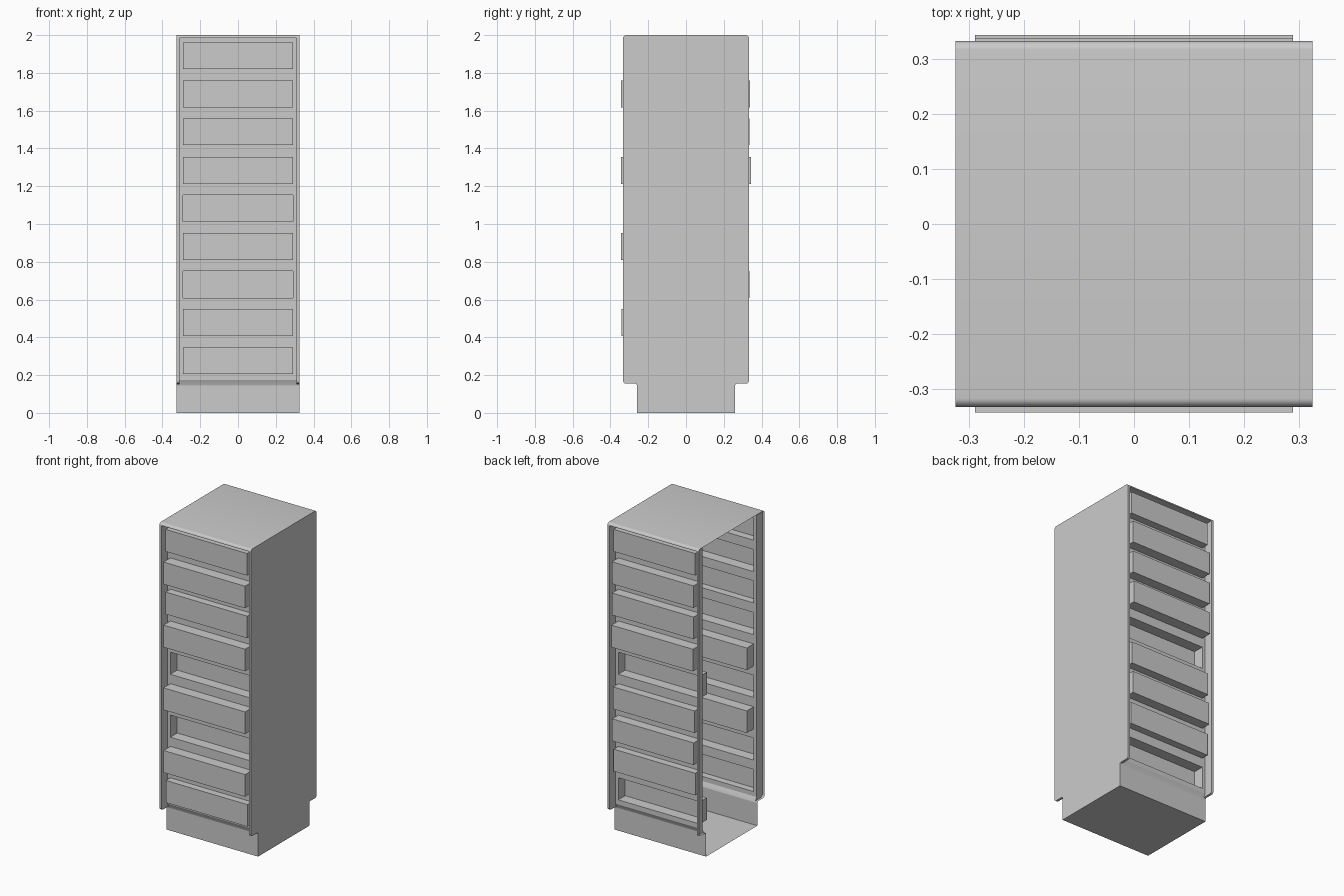
import bpy, bmesh, math
from mathutils import Vector

if "Cube" in bpy.data.objects:
    bpy.data.objects.remove(bpy.data.objects["Cube"])

W, D = 0.325, 0.333          # half width, half depth of the cabinet
RAIL = 0.31                  # inner edge of the side rails
PANEL, BASE = 0.273, 0.26    # half depth of the recessed panels and the plinth
TOP_IN, LOW = 1.985, 0.175   # recess top and bottom
R = 0.016


def arc(cy, cz, r, a0, a1, n=6):
    return [(cy + r * math.cos(math.radians(a0 + (a1 - a0) * i / n)),
             cz + r * math.sin(math.radians(a0 + (a1 - a0) * i / n))) for i in range(n + 1)]


def quad(bm, *pts):
    return bm.faces.new([bm.verts.new(p) for p in pts])


def sweep(bm, pts, x0, x1):
    for (ya, za), (yb, zb) in zip(pts, pts[1:]):
        quad(bm, (x0, ya, za), (x1, ya, za), (x1, yb, zb), (x0, yb, zb))


def finish(bm, name, outward):
    """Weld, orient normals so the largest face looks outward, smooth the rounds."""
    bmesh.ops.remove_doubles(bm, verts=bm.verts, dist=0.0002)
    bmesh.ops.recalc_face_normals(bm, faces=bm.faces)
    big = max((f for f in bm.faces if abs(f.normal.dot(outward)) > 0.9), key=lambda f: f.calc_area())
    if big.normal.dot(outward) < 0:
        bmesh.ops.reverse_faces(bm, faces=bm.faces)
    me = bpy.data.meshes.new(name)
    bm.to_mesh(me)
    bm.free()
    ob = bpy.data.objects.new(name, me)
    bpy.context.collection.objects.link(ob)
    bpy.ops.object.select_all(action='DESELECT')
    ob.select_set(True)
    bpy.context.view_layer.objects.active = ob
    bpy.ops.object.shade_smooth_by_angle(angle=math.radians(30))


# half profiles in (y, z)
plinth = [(BASE, 0), (BASE, 0.145)]
rail = plinth[-1:] + arc(BASE + 0.01, 0.145, 0.01, 180, 90, 3)[1:] + arc(D - R, 0.155 + R, R, -90, 0)
rail += [(D, TOP_IN)]
crown = arc(D - R, 2 - R, R, 0, 90)
flip = lambda pts: [(-y, z) for y, z in pts]

# outer shell: plinth, side rails, rounded top, right wall; left side stays open
bm = bmesh.new()
for m in (lambda p: p, flip):
    sweep(bm, m(plinth), -W, W)
    sweep(bm, m(crown), -W, W)
    for s in (-1, 1):
        sweep(bm, m(rail), s * RAIL, s * W)
sweep(bm, [(-BASE, 0), (BASE, 0)], -W, W)
sweep(bm, [(-(D - R), 2), (D - R, 2)], -W, W)
outline = plinth + rail[1:-1] + crown
quad(bm, *[(W, y, z) for y, z in outline + flip(outline)[::-1]])
finish(bm, "cabinet_shell", Vector((1, 0, 0)))

# drawer rows from bottom to top: front and back depth of each drawer face
rows = [0.205, 0.407, 0.608, 0.81, 1.012, 1.213, 1.417, 1.618, 1.82]
HX, HH = 0.29, 0.142
depths = {-1: [0.318, 0.342, 0.203, 0.343, 0.203, 0.343, 0.321, 0.343, 0.322],
          1: [0.203, 0.320, 0.336, 0.327, 0.203, 0.344, 0.337, 0.338, 0.322]}

for s, name in ((-1, "front_drawer_panel"), (1, "back_drawer_panel")):
    bm = bmesh.new()

    def plate(x0, x1, z0, z1, y=PANEL):
        quad(bm, (x0, s * y, z0), (x1, s * y, z0), (x1, s * y, z1), (x0, s * y, z1))

    levels = [LOW] + [v for z in rows for v in (z, z + HH)] + [TOP_IN]
    for i, (z0, z1) in enumerate(zip(levels, levels[1:])):
        plate(-RAIL, -HX, z0, z1)
        plate(HX, RAIL, z0, z1)
        if i % 2 == 0:
            plate(-HX, HX, z0, z1)
            continue
        # drawer pushed out or in, with its four walls
        d = depths[s][i // 2]
        plate(-HX, HX, z0, z1, d)
        for z in (z0, z1):
            sweep(bm, [(s * PANEL, z), (s * d, z)], -HX, HX)
        for x in (-HX, HX):
            quad(bm, (x, s * PANEL, z0), (x, s * d, z0), (x, s * d, z1), (x, s * PANEL, z1))
    # recess ceiling, sloped lower edge and rail inner walls
    sweep(bm, [(s * PANEL, TOP_IN), (s * D, TOP_IN)], -RAIL, RAIL)
    sweep(bm, [(s * PANEL, LOW), (s * (BASE + 0.003), 0.155), (s * BASE, 0.145)], -RAIL, RAIL)
    side = rail + [(PANEL, z) for z in reversed(levels)] + [(BASE + 0.003, 0.155)]
    for x in (-RAIL, RAIL):
        quad(bm, *[(x, s * y, z) for y, z in side])
    finish(bm, name, Vector((0, s, 0)))
